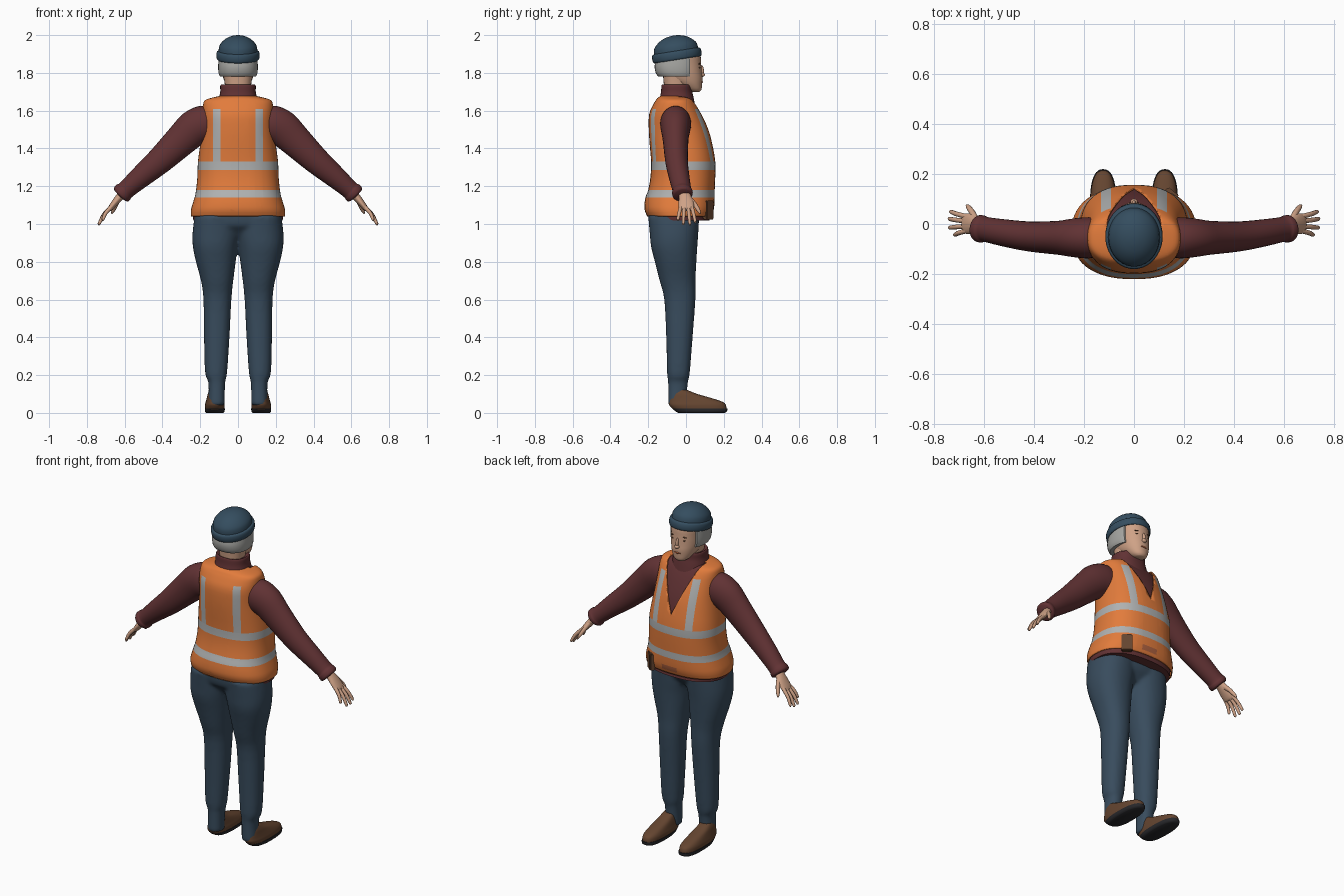
import bpy, bmesh
from math import cos, sin, tau, radians
from mathutils import Vector, Matrix, Euler

cube = bpy.data.objects.get("Cube")
if cube:
    bpy.data.objects.remove(cube, do_unlink=True)


def material(name, r, g, b):
    m = bpy.data.materials.new(name)
    m.use_nodes = True
    m.diffuse_color = (r, g, b, 1)
    bsdf = next(n for n in m.node_tree.nodes if n.type == 'BSDF_PRINCIPLED')
    bsdf.inputs["Base Color"].default_value = (r, g, b, 1)
    bsdf.inputs["Roughness"].default_value = 0.8
    return m


ORANGE = material("vest orange", 0.76, 0.20, 0.045)
TAPE = material("reflective grey", 0.43, 0.44, 0.44)
RUST = material("rust", 0.42, 0.12, 0.05)
MAROON = material("shirt maroon", 0.12, 0.032, 0.034)
DENIM = material("trouser blue", 0.04, 0.072, 0.11)
NAVY = material("hat blue", 0.035, 0.075, 0.115)
SKIN = material("skin", 0.62, 0.36, 0.24)
HAIR = material("grey hair", 0.38, 0.38, 0.36)
BROWN = material("shoe brown", 0.13, 0.06, 0.03)
BLACK = material("sole black", 0.02, 0.02, 0.023)
parts = []


def finish(bm, name, *mats):
    bmesh.ops.recalc_face_normals(bm, faces=bm.faces)
    me = bpy.data.meshes.new(name)
    bm.to_mesh(me)
    bm.free()
    for m in mats:
        me.materials.append(m)
    ob = bpy.data.objects.new(name, me)
    bpy.context.collection.objects.link(ob)
    parts.append(ob)
    return ob


def refine(rows, steps):
    """Catmull-Rom interpolation of section rows."""
    out = []
    for i in range(len(rows) - 1):
        quad = rows[max(i - 1, 0)], rows[i], rows[i + 1], rows[min(i + 2, len(rows) - 1)]
        for k in range(steps):
            t = k / steps
            out.append([b + 0.5 * t * (c - a + t * (2 * a - 5 * b + 4 * c - d + t * (3 * (b - c) + d - a)))
                        for a, b, c, d in zip(*quad)])
    return out + [rows[-1]]


def skin_rings(bm, rings, cap=True):
    vs = [[bm.verts.new(p) for p in ring] for ring in rings]
    n = len(vs[0])
    for a, b in zip(vs, vs[1:]):
        for j in range(n):
            bm.faces.new((a[j], a[(j + 1) % n], b[(j + 1) % n], b[j]))
    if cap:
        bm.faces.new(vs[0])
        bm.faces.new(vs[-1])


def loft(bm, rows, side=1, power=2.3, n=40, steps=3, cap=True):
    """Rows are (z, x min, x max, y min, y max)."""
    def bend(v):
        return (1 if v >= 0 else -1) * abs(v) ** (2 / power)
    rings = []
    for z, x0, x1, y0, y1 in refine(rows, steps):
        rings.append([(side * ((x0 + x1) + (x1 - x0) * bend(cos(tau * j / n))) / 2,
                       ((y0 + y1) + (y1 - y0) * bend(sin(tau * j / n))) / 2, z) for j in range(n)])
    skin_rings(bm, rings, cap)


def sym(rows):
    return [(z, -w, w, a, b) for z, w, a, b in rows]


def tube(bm, rows, side=1, n=20, steps=3):
    """Rows are (x, y, z, radius in the xz plane, radius along y)."""
    pts = refine(rows, steps)
    rings = []
    for i, (x, y, z, r, ry) in enumerate(pts):
        t = Vector(pts[min(i + 1, len(pts) - 1)][:3]) - Vector(pts[max(i - 1, 0)][:3])
        up = t.cross(Vector((0, 1, 0))).normalized()
        wide = up.cross(t).normalized()
        ring = [Vector((x, y, z)) + up * r * cos(tau * j / n) + wide * ry * sin(tau * j / n) for j in range(n)]
        rings.append([(side * p.x, p.y, p.z) for p in ring])
    skin_rings(bm, rings)


def blob(bm, loc, size, tilt=0):
    m = Matrix.Translation(loc) @ Matrix.Rotation(tilt, 4, 'Y') @ Matrix.Diagonal((*size, 1))
    bmesh.ops.create_uvsphere(bm, u_segments=16, v_segments=10, radius=1, matrix=m)


def cut(bm, co, no, clear=False):
    geom = bm.verts[:] + bm.edges[:] + bm.faces[:]
    bmesh.ops.bisect_plane(bm, geom=geom, plane_co=co, plane_no=no, clear_outer=clear)


# Safety vest with tape and an open V neck
torso = [(1.04, .25, -.205, .135), (1.08, .248, -.22, .148), (1.14, .23, -.215, .152), (1.18, .222, -.2, .152),
         (1.25, .215, -.188, .155), (1.33, .212, -.185, .155), (1.42, .2, -.192, .14), (1.5, .19, -.197, .12),
         (1.58, .187, -.195, .088), (1.63, .185, -.175, .062), (1.655, .175, -.16, .045),
         (1.668, .14, -.15, .035), (1.68, .085, -.13, .025)]
bm = bmesh.new()
loft(bm, sym(torso), power=2.4, n=56, cap=False)
for z in (1.06, 1.09, 1.14, 1.18, 1.285, 1.33, 1.61):
    cut(bm, (0, 0, z), (0, 0, 1))
for x in (-.132, -.092, -.04, .06, .092, .132):
    cut(bm, (x, 0, 0), (1, 0, 0))
for s in (1, -1):
    cut(bm, (0, 0, 1.4), (s, 0, -.4))
opening = []
for f in bm.faces:
    c = f.calc_center_median()
    ring_tape = 1.14 < c.z < 1.18 or 1.285 < c.z < 1.33
    strip = 1.33 < c.z < 1.61 and .092 < abs(c.x) < .132
    if ring_tape or strip:
        f.material_index = 1
    elif 1.06 < c.z < 1.09 and -.04 < c.x < .06 and c.y > 0:
        f.material_index = 2
    if c.y > -.04 and abs(c.x) < .4 * (c.z - 1.4):
        opening.append(f)
bmesh.ops.delete(bm, geom=opening, context='FACES')
vest = finish(bm, "safety_vest", ORANGE, TAPE, RUST)
mod = vest.modifiers.new("thickness", 'SOLIDIFY')
mod.thickness = 0.007

# Shirt body, hem and collar
bm = bmesh.new()
inner = [(z - .006, w - .012, a + .012, b - .012) for z, w, a, b in torso]
loft(bm, sym([(1.018, .235, -.196, .125)] + inner), power=2.4, n=56)
finish(bm, "shirt_body", MAROON)
bm = bmesh.new()
loft(bm, sym([(1.62, .11, -.15, .05), (1.67, .1, -.138, .04), (1.7, .094, -.132, .033),
              (1.73, .094, -.13, .032), (1.738, .088, -.125, .027), (1.73, .078, -.115, .018)]))
finish(bm, "shirt_collar", MAROON)

# Pouch on the hem
bm = bmesh.new()
bmesh.ops.create_cube(bm, size=1, matrix=Matrix.Translation((.15, .118, 1.075))
                      @ Matrix.Rotation(radians(-40), 4, 'Z') @ Matrix.Diagonal((.06, .03, .1, 1)))
bmesh.ops.bevel(bm, geom=bm.edges[:], offset=.005, segments=2, affect='EDGES')
finish(bm, "hem_pouch", BROWN)

# Trousers: two legs and the hips fused together
leg = [(.04, .07, .158, -.095, 0), (.16, .068, .156, -.095, .01), (.21, .058, .174, -.1, .02),
       (.4, .045, .18, -.105, .035), (.6, .035, .183, -.115, .05), (.7, .025, .196, -.14, .05),
       (.8, .012, .223, -.165, .055), (.88, .002, .239, -.185, .06), (.95, -.01, .241, -.192, .065),
       (1.04, -.01, .23, -.2, .07)]
bm = bmesh.new()
for s in (1, -1):
    loft(bm, leg, side=s, power=2.2)
loft(bm, sym([(.93, .1, -.13, .02), (.97, .18, -.172, .05), (1.0, .225, -.195, .065), (1.06, .23, -.2, .07)]))
trousers = finish(bm, "trousers", DENIM)
mod = trousers.modifiers.new("fuse", 'REMESH')
mod.mode = 'VOXEL'
mod.voxel_size = 0.011
mod.use_smooth_shade = True
mod = trousers.modifiers.new("soften", 'SMOOTH')
mod.iterations = 5

for s, side in ((1, "left"), (-1, "right")):
    # Shoe and sole
    bm = bmesh.new()
    loft(bm, [(.015, .073, .173, -.065, .214), (.04, .071, .175, -.088, .212), (.058, .075, .171, -.09, .195),
              (.08, .08, .165, -.088, .13), (.1, .085, .16, -.08, .06), (.12, .09, .152, -.072, .01)], s, 2.5)
    finish(bm, side + "_shoe", BROWN)
    bm = bmesh.new()
    loft(bm, [(0, .078, .168, -.04, .205), (.008, .071, .175, -.055, .217), (.024, .07, .176, -.075, .219)], s, 2.5)
    finish(bm, side + "_sole", BLACK)

    # Sleeve with cuff
    bm = bmesh.new()
    tube(bm, [(.13, -.055, 1.54, .08, .075), (.18, -.055, 1.53, .098, .082), (.235, -.055, 1.505, .096, .078),
              (.3, -.055, 1.445, .086, .068), (.415, -.05, 1.335, .071, .06), (.52, -.035, 1.245, .058, .054),
              (.59, -.022, 1.183, .049, .05), (.605, -.02, 1.17, .053, .054), (.618, -.018, 1.158, .053, .054),
              (.624, -.017, 1.152, .044, .045)], s, n=28)
    finish(bm, side + "_sleeve", MAROON)

    # Hand: palm, fingers, thumb
    bm = bmesh.new()
    tube(bm, [(.6, -.012, 1.17, .024, .03), (.625, -.005, 1.145, .021, .032), (.65, 0, 1.115, .018, .04),
              (.675, .002, 1.083, .014, .04), (.682, .002, 1.073, .008, .034)], s)
    fingers = [(.03, .05, .735, 1.008), (.011, .021, .74, .996), (-.009, -.015, .739, .997), (-.027, -.044, .718, 1.02)]
    for y, tip_y, tip_x, tip_z in fingers:
        base, tip = Vector((.668, y, 1.092)), Vector((tip_x, tip_y, tip_z))
        mid = base.lerp(tip, .5) + Vector((.006, 0, .004))
        tube(bm, [(*base, .011, .01), (*mid, .01, .0095), (*base.lerp(tip, .93), .008, .008), (*tip, .003, .003)], s, n=10)
    tube(bm, [(.632, .015, 1.135, .014, .016), (.645, .045, 1.105, .012, .012),
              (.66, .066, 1.073, .01, .01), (.668, .075, 1.055, .004, .004)], s, n=10)
    finish(bm, side + "_hand", SKIN)

# Head, neck, nose and ears
bm = bmesh.new()
loft(bm, sym([(1.66, .066, -.115, .01), (1.72, .068, -.116, .012), (1.79, .076, -.122, .02)]))
loft(bm, sym([(1.7, .026, .03, .072), (1.712, .044, -.005, .082), (1.74, .064, -.06, .085), (1.77, .077, -.11, .087),
              (1.8, .084, -.13, .084), (1.85, .088, -.14, .08), (1.9, .09, -.145, .074), (1.94, .07, -.11, .04)]), power=2.15)
blob(bm, (0, .086, 1.79), (.015, .015, .011))
blob(bm, (0, .082, 1.81), (.009, .013, .03))
finish(bm, "head", SKIN)

# Eyes, brows and lips
bm = bmesh.new()
for s in (1, -1):
    blob(bm, (s * .034, .07, 1.828), (.012, .006, .005))
    blob(bm, (s * .035, .069, 1.848), (.018, .006, .004), s * .12)
finish(bm, "eyes_and_brows", BROWN)
bm = bmesh.new()
blob(bm, (0, .082, 1.752), (.022, .008, .006))
finish(bm, "lips", RUST)

# Hair, cut flat in front of the ears
bm = bmesh.new()
loft(bm, sym([(1.782, .096, -.148, .06), (1.8, .103, -.16, .065), (1.84, .105, -.166, .07), (1.9, .1, -.15, .07)]))
cut(bm, (0, .022, 0), (0, 1, 0), clear=True)
bmesh.ops.holes_fill(bm, edges=bm.edges[:], sides=0)
finish(bm, "hair", HAIR)

# Knitted hat with turned-up band, tipped back
profile = [(.004, .1), (0, .108), (.01, .114), (.036, .114), (.045, .108), (.047, .103), (.07, .1), (.09, .088),
           (.11, .066), (.123, .04), (.129, .012)]
bm = bmesh.new()
loft(bm, sym([(z, r, -r * 1.15, r * 1.15) for z, r in profile]), power=2, steps=2)
hat = finish(bm, "knitted_hat", NAVY)
hat.location = (0, -.045, 1.87)
hat.rotation_euler = Euler((radians(9), 0, 0))

# Smooth shading with sharp edges kept
bpy.ops.object.select_all(action='DESELECT')
for ob in parts:
    ob.select_set(True)
bpy.context.view_layer.objects.active = vest
bpy.ops.object.shade_smooth_by_angle(angle=radians(45))
